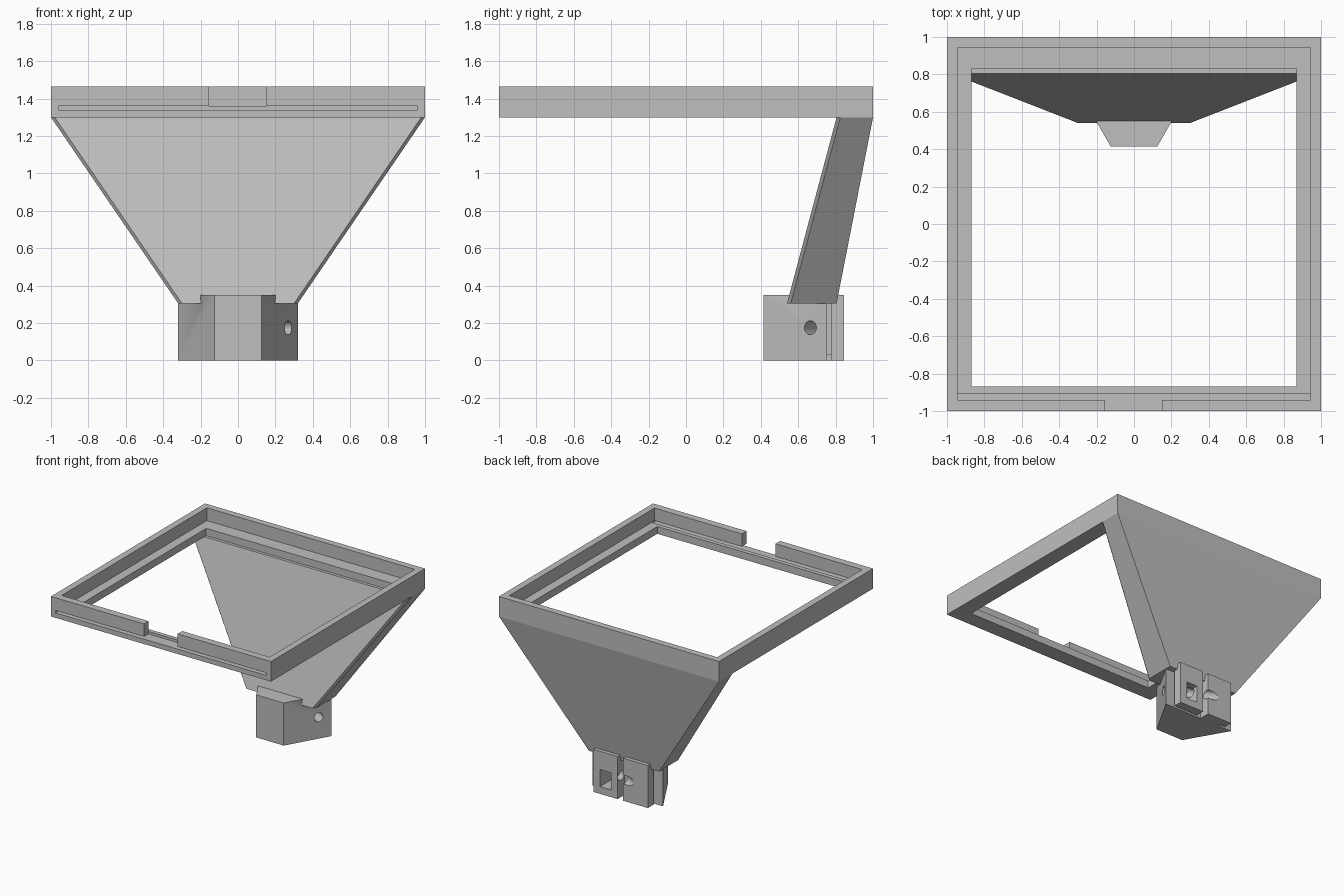
import bpy
import bmesh
import math
from mathutils import Vector

default = bpy.data.objects.get("Cube")
if default:
    bpy.data.objects.remove(default, do_unlink=True)

grey = bpy.data.materials.new("plain grey")
grey.use_nodes = True
COLOUR = (0.52, 0.52, 0.52, 1)
grey.diffuse_color = COLOUR
grey.node_tree.nodes["Principled BSDF"].inputs["Base Color"].default_value = COLOUR


def loft(name, lower, upper, z0, z1):
    """Solid between two outlines with the same number of corners."""
    bm = bmesh.new()
    a = [bm.verts.new((x, y, z0)) for x, y in lower]
    b = [bm.verts.new((x, y, z1)) for x, y in upper]
    bm.faces.new(a)
    bm.faces.new(b)
    n = len(a)
    for i in range(n):
        j = (i + 1) % n
        bm.faces.new((a[i], a[j], b[j], b[i]))
    bmesh.ops.recalc_face_normals(bm, faces=bm.faces)
    mesh = bpy.data.meshes.new(name)
    bm.to_mesh(mesh)
    bm.free()
    mesh.materials.append(grey)
    obj = bpy.data.objects.new(name, mesh)
    bpy.context.collection.objects.link(obj)
    return obj


def box(name, x0, x1, y0, y1, z0, z1):
    outline = [(x0, y0), (x1, y0), (x1, y1), (x0, y1)]
    return loft(name, outline, outline, z0, z1)


def cut(obj, cutter):
    cutter.hide_render = True
    mod = obj.modifiers.new("cut", 'BOOLEAN')
    mod.operation = 'DIFFERENCE'
    mod.solver = 'EXACT'
    mod.object = cutter
    bpy.context.view_layer.objects.active = obj
    bpy.ops.object.modifier_apply(modifier=mod.name)


def discard(*cutters):
    for c in cutters:
        bpy.data.objects.remove(c, do_unlink=True)


# Square tray frame: opening, stepped recess, front slot and finger notch
frame = box("tray_frame", -1, 1, -1, 1, 1.30, 1.465)
frame_cutters = [
    box("opening_cutter", -0.87, 0.87, -0.87, 0.83, 1.2, 1.6),
    box("recess_cutter", -0.945, 0.945, -0.94, 0.945, 1.36, 1.6),
    box("slot_cutter", -0.96, 0.96, -1.1, -0.905, 1.34, 1.361),
    box("notch_cutter", -0.155, 0.15, -1.1, -0.93, 1.35, 1.6),
]
for c in frame_cutters:
    cut(frame, c)
discard(*frame_cutters)


# Leaning support panel that widens upwards, front edges chamfered
def panel_outline(half, front, back, c=0.02):
    return [(-half, front + c), (-half + c, front), (half - c, front),
            (half, front + c), (half, back), (-half, back)]


panel = loft("support_panel", panel_outline(0.32, 0.54, 0.805),
             panel_outline(1.0, 0.805, 1.0), 0.305, 1.30)

# Tapered mounting block
wedge = [(-0.125, 0.415), (0.125, 0.415), (0.32, 0.755), (-0.32, 0.755)]
block = loft("mount_block", wedge, wedge, 0, 0.35)
# Lower the rear corners of the block to the underside of the panel
for name, x0, x1 in (("left_step_cutter", 0.2, 0.5), ("right_step_cutter", -0.5, -0.2)):
    step = box(name, x0, x1, 0.5, 0.9, 0.306, 0.5)
    cut(block, step)
    discard(step)

# Rear clip plates on narrow necks, with a centre gap between them
left_clip = box("left_clip_plate", 0.03, 0.25, 0.775, 0.845, 0, 0.35)
right_clip = box("right_clip_plate", -0.245, -0.02, 0.775, 0.845, 0, 0.35)
left_neck = box("left_clip_neck", 0.03, 0.2, 0.745, 0.776, 0.03, 0.31)
right_neck = box("right_clip_neck", -0.2, -0.02, 0.745, 0.776, 0, 0.31)

# Rectangular window in the left clip
window = box("window_cutter", 0.09, 0.19, 0.7, 0.9, 0.06, 0.2)
for obj in (left_clip, left_neck, block):
    cut(obj, window)
discard(window)

# Screw hole running from the slanted side to the gap at the back
axis = Vector((0.34, -0.195, 0)).normalized()
bpy.ops.mesh.primitive_cylinder_add(vertices=32, radius=0.037, depth=0.9,
                                    location=Vector((0.268, 0.665, 0.175)) - axis * 0.15)
drill = bpy.context.object
drill.name = "drill_cutter"
drill.rotation_euler = axis.to_track_quat('Z', 'Y').to_euler()
bpy.context.view_layer.update()
for obj in (block, left_neck, right_neck, left_clip, right_clip):
    cut(obj, drill)
discard(drill)

# Smooth only the shallow edges
bpy.ops.object.select_all(action='DESELECT')
for obj in (frame, panel, block, left_clip, right_clip):
    obj.select_set(True)
bpy.context.view_layer.objects.active = panel
bpy.ops.object.shade_smooth_by_angle(angle=math.radians(30))
